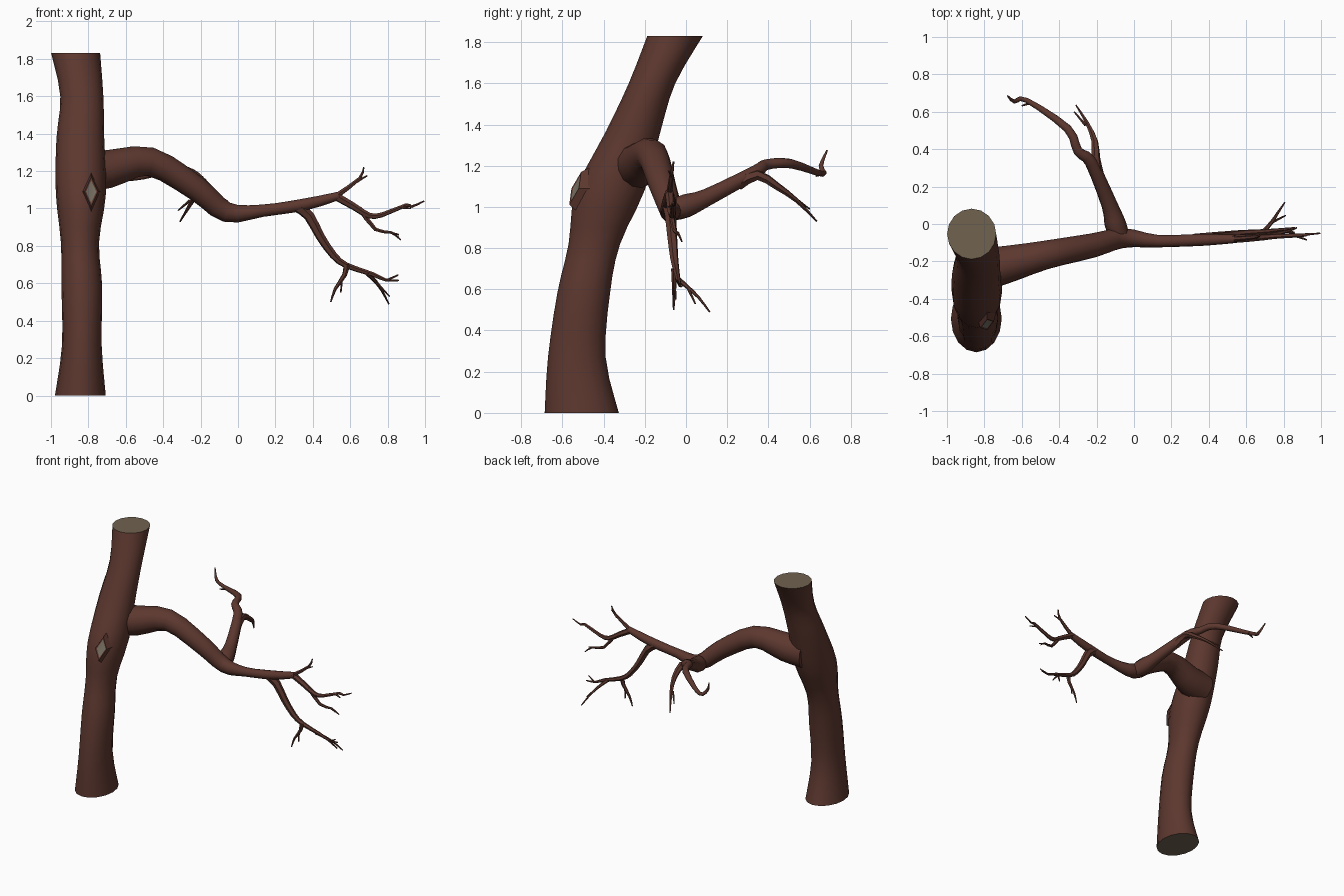
import bpy, bmesh, math
from mathutils import Vector

if "Cube" in bpy.data.objects:
    bpy.data.objects.remove(bpy.data.objects["Cube"])


def material(name, rgb):
    m = bpy.data.materials.new(name)
    m.diffuse_color = (*rgb, 1)
    m.use_nodes = True
    m.node_tree.nodes["Principled BSDF"].inputs["Base Color"].default_value = m.diffuse_color
    return m


BARK = material("bark brown", (0.108, 0.039, 0.028))
WOOD = material("cut wood", (0.165, 0.122, 0.08))
KNOT = material("bare knot wood", (0.20, 0.17, 0.13))


def finish(name, bm, mats, angle=50):
    bmesh.ops.recalc_face_normals(bm, faces=bm.faces)
    me = bpy.data.meshes.new(name)
    bm.to_mesh(me)
    bm.free()
    ob = bpy.data.objects.new(name, me)
    bpy.context.collection.objects.link(ob)
    for m in mats:
        me.materials.append(m)
    bpy.ops.object.select_all(action='DESELECT')
    ob.select_set(True)
    bpy.context.view_layer.objects.active = ob
    bpy.ops.object.shade_smooth_by_angle(angle=math.radians(angle))


def smooth_path(pts, steps):
    """Catmull-Rom resampling of points of any dimension."""
    p = [pts[0], *pts, pts[-1]]
    out = []
    for a4 in zip(p, p[1:], p[2:], p[3:]):
        for s in range(steps):
            t = s / steps
            out.append([0.5 * (2 * b + (c - a) * t + (2 * a - 5 * b + 4 * c - d) * t * t
                               + (3 * b - a - 3 * c + d) * t ** 3) for a, b, c, d in zip(*a4)])
    return out + [list(pts[-1])]


def bridge(bm, rings):
    for a, b in zip(rings, rings[1:]):
        n = len(a)
        for i in range(n):
            bm.faces.new((a[i], a[(i + 1) % n], b[(i + 1) % n], b[i]))


def limb(name, pts, sides=6, steps=2):
    """Round limb through (x, y, z, radius) points."""
    path = smooth_path(pts, steps)
    c = [Vector(q[:3]) for q in path]
    bm = bmesh.new()
    rings, u = [], None
    for i, q in enumerate(path):
        d = (c[min(i + 1, len(c) - 1)] - c[max(i - 1, 0)]).normalized()
        u = u or d.orthogonal()
        u = (u - d * u.dot(d)).normalized()
        v = d.cross(u)
        rings.append([bm.verts.new(c[i] + q[3] * (u * math.cos(k * math.tau / sides)
                                                  + v * math.sin(k * math.tau / sides)))
                      for k in range(sides)])
    bridge(bm, rings)
    bm.faces.new(rings[0])
    bm.faces.new(rings[-1])
    finish(name, bm, [BARK])


def twig(name, radius, y0, y1, *xz):
    """Twig drawn in the front view; depth and thickness change evenly to the tip."""
    n = len(xz) - 1
    limb(name, [(x, y0 + (y1 - y0) * i / n, z, radius + (.004 - radius) * i / n)
                for i, (x, z) in enumerate(xz)])


# Trunk: horizontal oval rings (height, centre x, half width, centre y, half depth)
trunk = [(0, -.843, .136, -.506, .18), (.27, -.835, .106, -.53, .14),
         (.58, -.835, .109, -.497, .128), (.82, -.845, .102, -.445, .125),
         (1.08, -.84, .134, -.368, .167), (1.37, -.843, .128, -.255, .132),
         (1.6, -.835, .115, -.165, .113), (1.83, -.868, .131, -.053, .135)]
bm = bmesh.new()
rings = [[bm.verts.new((cx + rx * math.cos(k * math.tau / 16),
                        cy + ry * math.sin(k * math.tau / 16), z)) for k in range(16)]
         for z, cx, rx, cy, ry in smooth_path(trunk, 3)]
bridge(bm, rings)
top = bm.faces.new(rings[-1])
base = bm.faces.new(rings[0])
bmesh.ops.inset_individual(bm, faces=[base], thickness=0.025)
top.material_index = base.material_index = 1
finish("trunk", bm, [BARK, WOOD])

# Knot: leaning diamond swelling on the trunk front with a bare centre
bm = bmesh.new()
rings = []
for size, y in ((1, -.49), (.72, -.538), (.55, -.535)):
    diamond = [(math.cos(k * math.pi / 2) * size, math.sin(k * math.pi / 2) * size) for k in range(4)]
    rings.append([bm.verts.new((-.785 + .05 * a, y + .025 * a + .04 * b, 1.09 + .11 * b))
                  for a, b in diamond])
bridge(bm, rings)
bm.faces.new(rings[0])
bm.faces.new(rings[-1]).material_index = 1
finish("knot", bm, [BARK, KNOT], 20)

# Main branch
limb("main_branch", [(-.84, -.25, 1.2, .118), (-.7, -.22, 1.21, .105), (-.47, -.165, 1.25, .078),
                     (-.22, -.115, 1.105, .066), (-.06, -.075, .98, .054), (.13, -.092, .988, .033),
                     (.36, -.085, 1.022, .032), (.54, -.08, 1.068, .022)], 12, 3)

# Back branch and its fork
limb("back_branch", [(-.07, -.08, .98, .05), (-.1, 0, 1.005, .058), (-.13, .1, 1.045, .044),
                     (-.23, .33, 1.165, .034), (-.3, .39, 1.205, .026), (-.355, .51, 1.21, .023),
                     (-.575, .662, 1.16, .014), (-.64, .655, 1.2, .011), (-.675, .685, 1.275, .004)],
     10, 3)
twig("back_fork", .033, .25, .635, (-.19, 1.11), (-.205, 1.155), (-.21, 1.1), (-.25, 1.03), (-.31, .93))
twig("back_fork_spur", .009, .53, .6, (-.26, 1.04), (-.32, .99))
twig("back_tip_spur", .01, .652, .632, (-.54, 1.16), (-.60, 1.15))

# Front boughs
twig("end_bough", .023, -.08, -.05, (.52, 1.067), (.62, 1.01), (.7, .962), (.77, .966),
     (.9, 1.018), (.93, 1.01), (.995, 1.04))
twig("lower_bough", .033, -.085, -.02, (.32, 1.01), (.38, .96), (.44, .85), (.51, .75),
     (.58, .695), (.715, .65), (.79, .618), (.86, .615))

# Small twigs
twig("upper_twig", .015, -.08, -.06, (.53, 1.07), (.65, 1.16), (.672, 1.22))
twig("upper_spur", .007, -.065, -.085, (.63, 1.14), (.69, 1.175))
twig("outer_twig", .014, -.075, -.02, (.65, 1.0), (.735, .888), (.82, .872), (.87, .832))
twig("outer_spur", .007, -.04, -.05, (.81, .873), (.86, .86))
twig("end_spur", .008, -.065, -.085, (.87, 1.007), (.925, 1.0))
twig("lower_outer_twig", .013, -.045, .115, (.69, .655), (.735, .61), (.77, .56), (.806, .49))
twig("lower_outer_spur", .008, .01, .045, (.74, .605), (.81, .53))
twig("lower_end_spur", .007, -.03, -.045, (.8, .618), (.857, .645))
twig("lower_inner_twig", .018, -.055, -.06, (.58, .7), (.57, .645), (.52, .57), (.496, .5))
twig("lower_inner_spur", .007, -.055, -.05, (.555, .625), (.55, .55))
